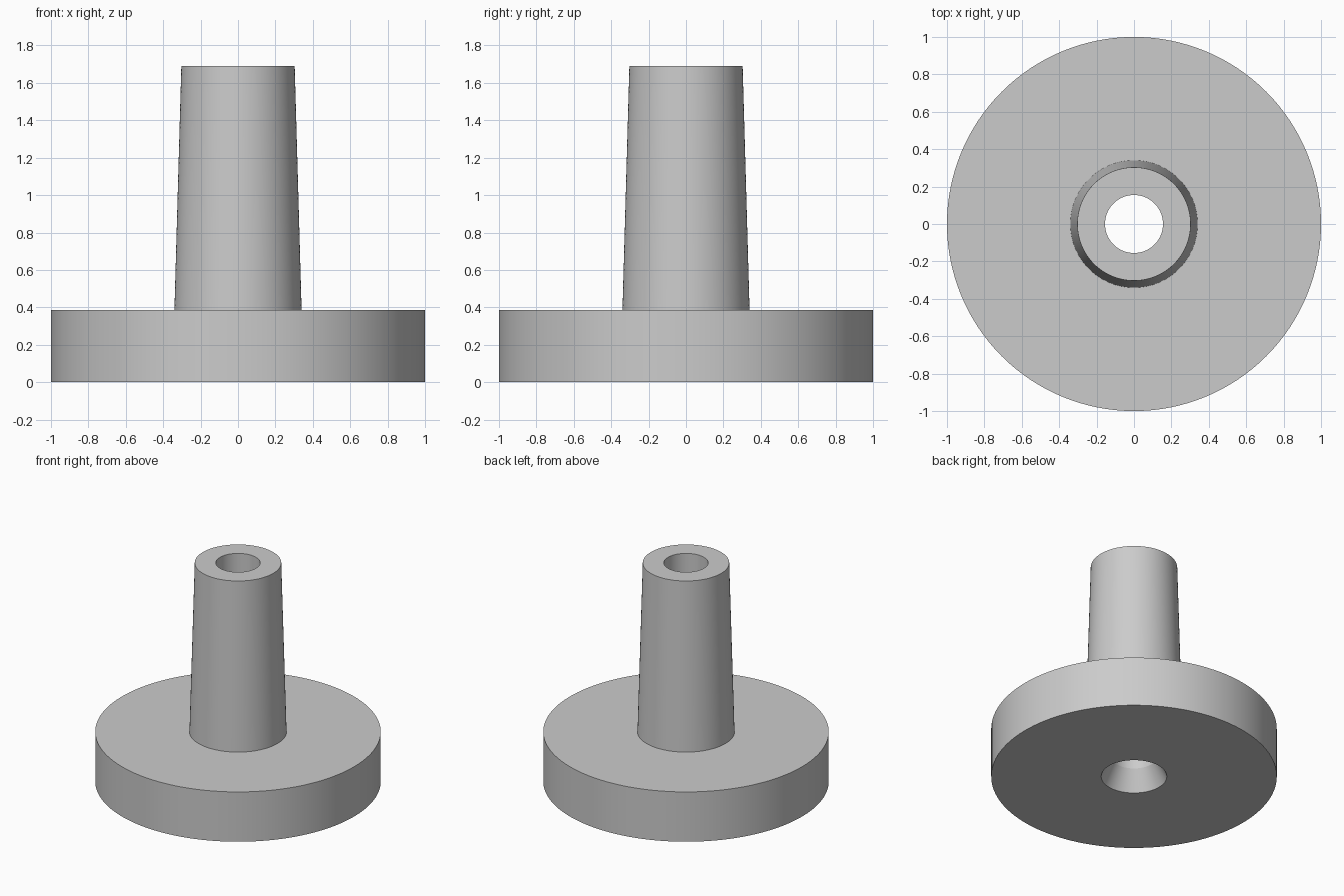
import bpy
import bmesh
from math import tau, radians
from mathutils import Matrix, Vector

cube = bpy.data.objects.get("Cube")
if cube:
    bpy.data.objects.remove(cube, do_unlink=True)

SEGMENTS = 128

# Single plain grey for the whole part
grey = bpy.data.materials.new("plain grey")
grey.use_nodes = True
colour = (0.6, 0.6, 0.6, 1)
grey.diffuse_color = colour
grey.node_tree.nodes["Principled BSDF"].inputs["Base Color"].default_value = colour


def lathe(name, profile):
    """Revolve a closed (radius, height) profile around the z axis."""
    bm = bmesh.new()
    rings = []
    for i in range(SEGMENTS):
        turn = Matrix.Rotation(tau * i / SEGMENTS, 3, "Z")
        rings.append([bm.verts.new(turn @ Vector((r, 0, z))) for r, z in profile])
    for i, ring in enumerate(rings):
        following = rings[(i + 1) % SEGMENTS]
        for j in range(len(profile)):
            k = (j + 1) % len(profile)
            bm.faces.new((ring[j], following[j], following[k], ring[k]))
    bmesh.ops.recalc_face_normals(bm, faces=bm.faces)
    mesh = bpy.data.meshes.new(name)
    bm.to_mesh(mesh)
    bm.free()
    mesh.materials.append(grey)
    obj = bpy.data.objects.new(name, mesh)
    bpy.context.collection.objects.link(obj)
    bpy.ops.object.select_all(action="DESELECT")
    obj.select_set(True)
    bpy.context.view_layer.objects.active = obj
    bpy.ops.object.shade_smooth_by_angle(angle=radians(20))
    return obj


# Round base, tapered stem and countersunk through bore in one profile
lathe("flanged_stem", [
    (0.23, 0), (1, 0), (1, 0.385),        # base underside and rim
    (0.34, 0.385), (0.303, 1.69),         # stem outside
    (0.155, 1.69), (0.155, 0.155),        # bore down to the countersink
])
